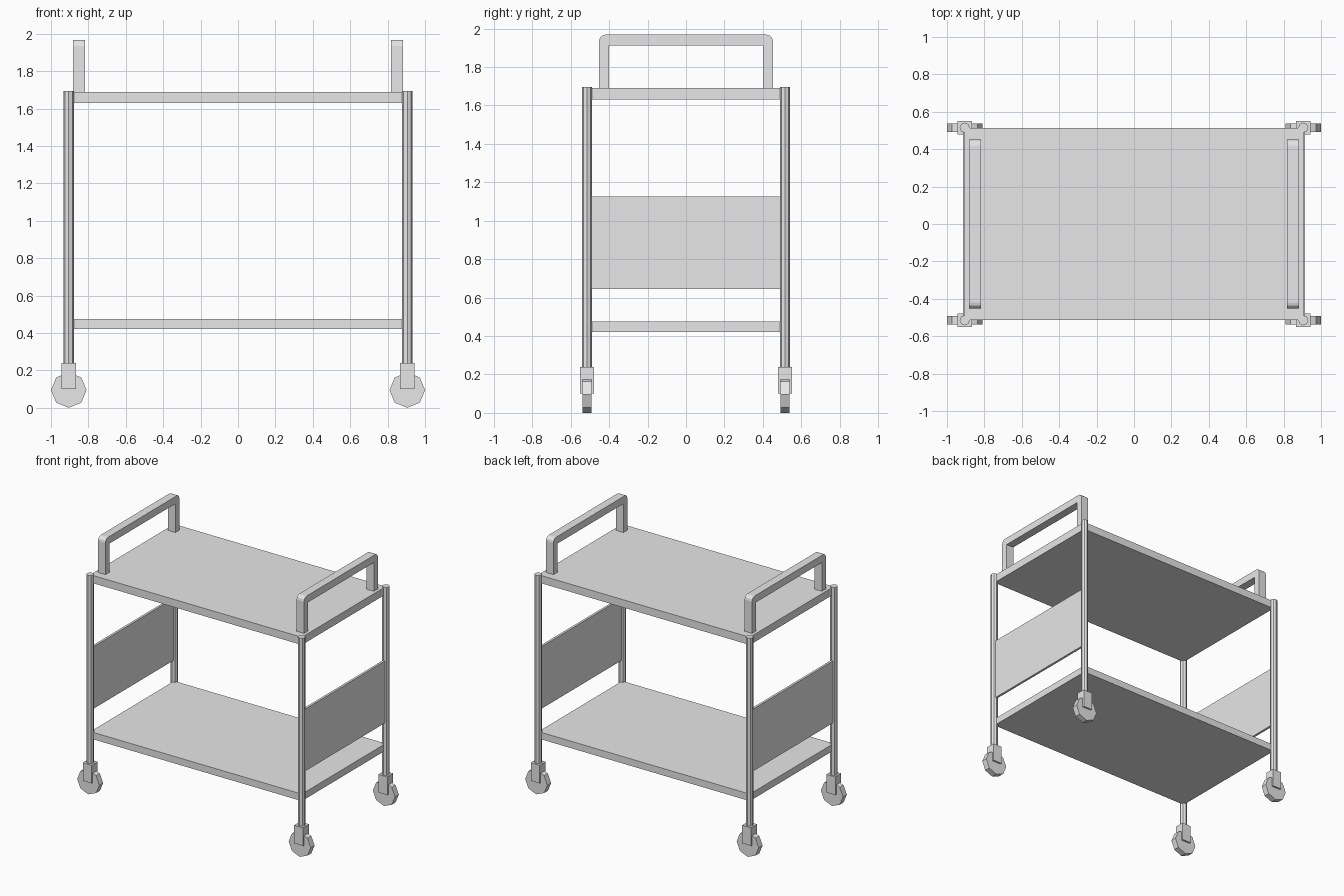
import bpy, bmesh, math
from mathutils import Matrix

cube = bpy.data.objects.get("Cube")
if cube:
    bpy.data.objects.remove(cube, do_unlink=True)

grey = bpy.data.materials.new("plain grey")
grey.use_nodes = True
colour = (0.8, 0.8, 0.8, 1)
grey.diffuse_color = colour
grey.node_tree.nodes["Principled BSDF"].inputs["Base Color"].default_value = colour

LEG_X, LEG_Y = 0.905, 0.515


def finish(name, bm):
    bmesh.ops.recalc_face_normals(bm, faces=bm.faces)
    mesh = bpy.data.meshes.new(name)
    bm.to_mesh(mesh)
    bm.free()
    mesh.materials.append(grey)
    obj = bpy.data.objects.new(name, mesh)
    bpy.context.collection.objects.link(obj)
    return obj


def box(name, centre, size):
    bm = bmesh.new()
    bmesh.ops.create_cube(bm, size=1, matrix=Matrix.Translation(centre) @ Matrix.Diagonal((*size, 1)))
    return finish(name, bm)


def octagon_rod(name, centre, radius, depth, turn=Matrix()):
    bm = bmesh.new()
    bmesh.ops.create_cone(bm, cap_ends=True, segments=8, radius1=radius, radius2=radius,
                          depth=depth, matrix=Matrix.Translation(centre) @ turn)
    return finish(name, bm)


def handle(name, x, width=0.064):
    # Upside-down U profile with rounded outer corners, extruded along x
    half, bar, base, top, r = 0.452, 0.05, 1.685, 1.968, 0.032
    right = [(half - bar, base), (half, base)]
    for i in range(4):
        a = math.radians(30 * i)
        right.append((half - r + r * math.cos(a), top - r + r * math.sin(a)))
    left = [(-y, z) for y, z in reversed(right)]
    inner = [(-half + bar, top - 0.056), (half - bar, top - 0.056)]
    bm = bmesh.new()
    face = bm.faces.new([bm.verts.new((x - width / 2, y, z)) for y, z in right + left + inner])
    grown = bmesh.ops.extrude_face_region(bm, geom=[face])
    verts = [v for v in grown["geom"] if isinstance(v, bmesh.types.BMVert)]
    bmesh.ops.translate(bm, verts=verts, vec=(width, 0, 0))
    return finish(name, bm)


# Shelves
box("top_shelf", (0, 0, 1.66), (1.81, 1.025, 0.06))
box("bottom_shelf", (0, 0, 0.449), (1.81, 1.025, 0.054))

# Handles and end panels
for side, sx in (("left", 1), ("right", -1)):
    handle(side + "_handle", sx * 0.85)
    box(side + "_end_panel", (sx * LEG_X, 0, 0.885), (0.018, 1.025, 0.48))

    # Legs and casters at each corner
    for end, sy in (("front", -1), ("back", 1)):
        x, y = sx * LEG_X, sy * LEG_Y
        tag = end + "_" + side
        octagon_rod(tag + "_leg", (x, y, 0.9575), 0.027, 1.475)
        box(tag + "_caster_bracket", (x, y, 0.17), (0.076, 0.073, 0.14))
        octagon_rod(tag + "_wheel", (x, y, 0.095), 0.095, 0.046,
                    Matrix.Rotation(math.pi / 2, 4, 'X'))
